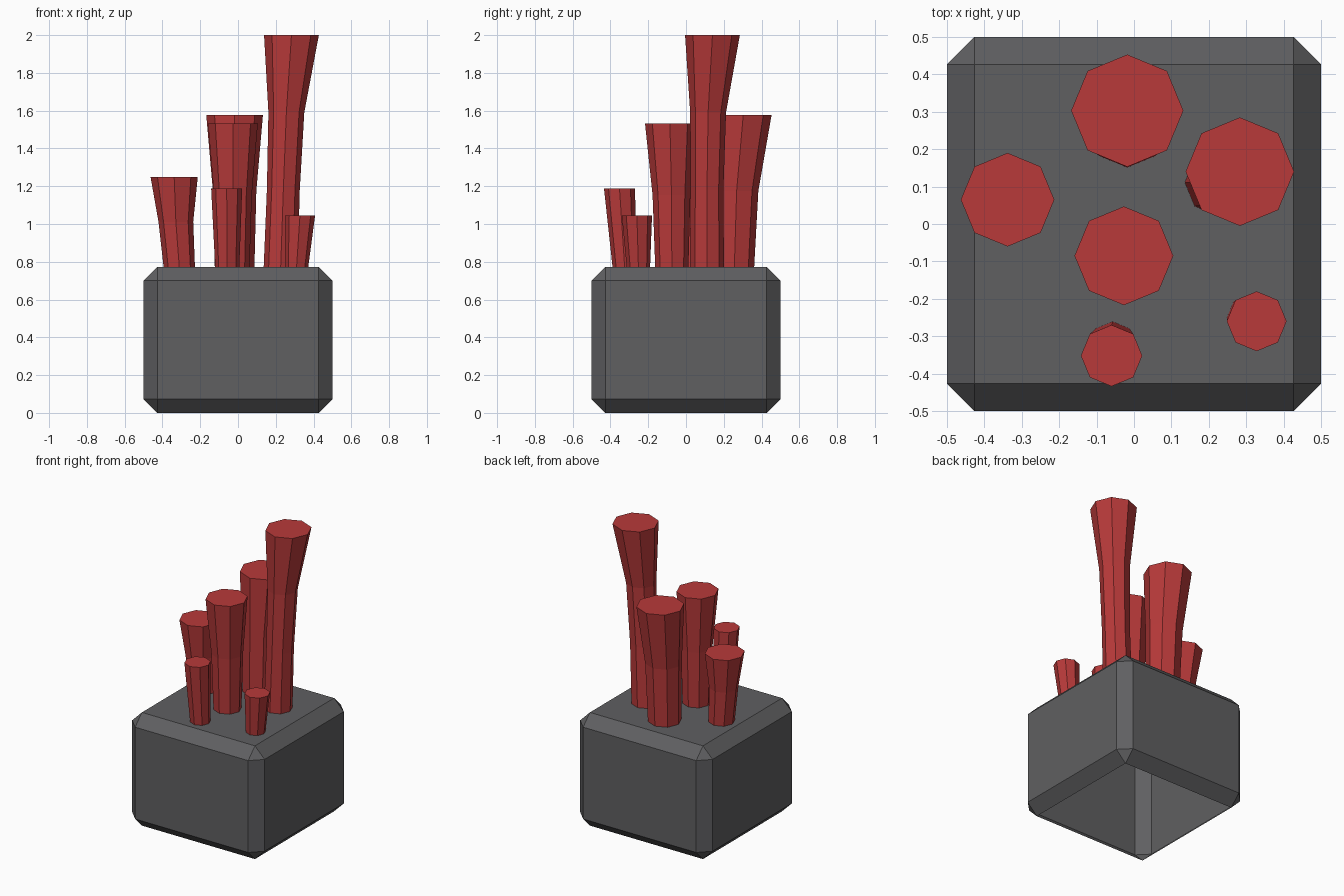
import bpy, bmesh, math

if "Cube" in bpy.data.objects:
    bpy.data.objects.remove(bpy.data.objects["Cube"])


def material(name, rgb):
    m = bpy.data.materials.new(name)
    m.diffuse_color = (*rgb, 1)
    m.use_nodes = True
    m.node_tree.nodes["Principled BSDF"].inputs["Base Color"].default_value = m.diffuse_color
    return m


GREY = material("dark grey", (0.115, 0.115, 0.12))
RED = material("red", (0.48, 0.042, 0.042))
TOP = 0.773


def finish(bm, name, mat):
    bmesh.ops.recalc_face_normals(bm, faces=bm.faces)
    # leave the underside open
    low = min(v.co.z for v in bm.verts)
    under = [f for f in bm.faces if all(v.co.z < low + 1e-4 for v in f.verts)]
    bmesh.ops.delete(bm, geom=under, context='FACES_ONLY')
    me = bpy.data.meshes.new(name)
    bm.to_mesh(me)
    bm.free()
    me.materials.append(mat)
    bpy.context.collection.objects.link(bpy.data.objects.new(name, me))


# Chamfered base block
bm = bmesh.new()
bmesh.ops.create_cube(bm, size=1)
for v in bm.verts:
    v.co.z = (v.co.z + 0.5) * TOP
bmesh.ops.bevel(bm, geom=bm.edges[:], offset=0.073, segments=1,
                profile=0.5, affect='EDGES')
finish(bm, "base_block", GREY)


# Flared octagonal stalk through evenly spaced rings (x, y, radius)
def stalk(name, height, rings):
    bm = bmesh.new()
    loops = []
    for i, (x, y, r) in enumerate(rings):
        z = TOP + (height - TOP) * i / (len(rings) - 1)
        loops.append([bm.verts.new((x + r * math.cos(k * math.pi / 4),
                                    y + r * math.sin(k * math.pi / 4), z))
                      for k in range(8)])
    for a, b in zip(loops, loops[1:]):
        for k in range(8):
            n = (k + 1) % 8
            bm.faces.new((a[k], a[n], b[n], b[k]))
    bm.faces.new(loops[0][::-1])
    bm.faces.new(loops[-1])
    finish(bm, name, RED)


stalk("stalk_back", 1.577, [(-.018, .256, .105), (-.018, .268, .115), (-.018, .303, .15)])
stalk("stalk_tallest", 2.0, [(.226, .111, .09), (.24, .111, .087),
                             (.256, .117, .095), (.283, .14, .145)])
stalk("stalk_left", 1.25, [(-.311, .06, .083), (-.329, .062, .092), (-.338, .065, .125)])
stalk("stalk_middle", 1.533, [(-.027, -.075, .088), (-.027, -.077, .1), (-.027, -.085, .132)])
stalk("stalk_front", 1.187, [(-.057, -.325, .064), (-.06, -.352, .082)])
stalk("stalk_front_right", 1.045, [(.31, -.252, .062), (.328, -.26, .08)])
